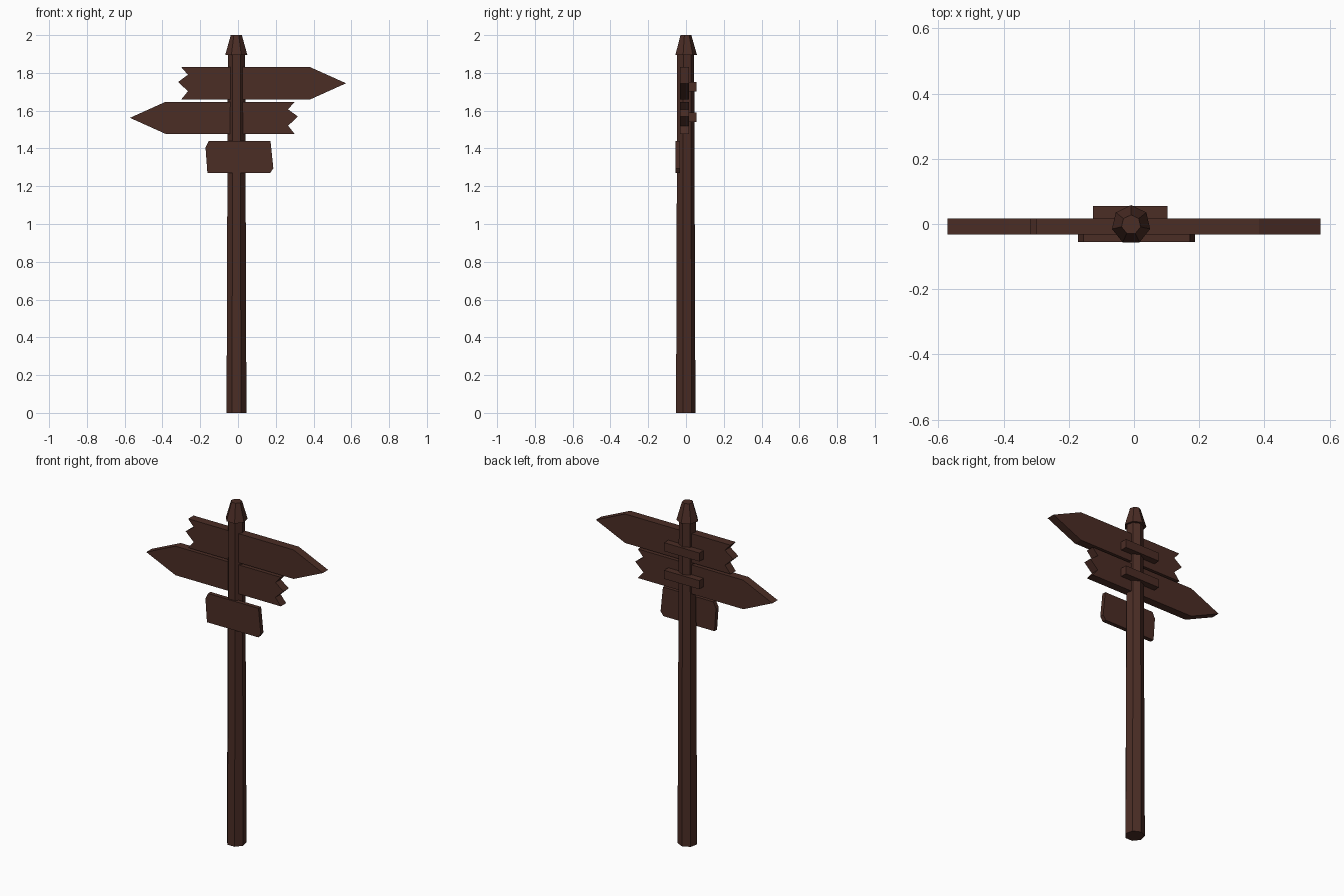
import bpy, bmesh, math

if "Cube" in bpy.data.objects:
    bpy.data.objects.remove(bpy.data.objects["Cube"])

wood = bpy.data.materials.new("dark_brown_wood")
wood.diffuse_color = (0.070, 0.026, 0.0185, 1)
wood.use_nodes = True
wood.node_tree.nodes["Principled BSDF"].inputs["Base Color"].default_value = wood.diffuse_color


def finish(name, bm):
    bmesh.ops.recalc_face_normals(bm, faces=bm.faces)
    mesh = bpy.data.meshes.new(name)
    bm.to_mesh(mesh)
    bm.free()
    mesh.materials.append(wood)
    obj = bpy.data.objects.new(name, mesh)
    bpy.context.collection.objects.link(obj)
    return obj


def tapered_heptagon(name, cx, cy, r0, r1, z0, z1):
    """Seven-sided tapered column with one corner pointing to the back."""
    bm = bmesh.new()
    rings = []
    for r, z in ((r0, z0), (r1, z1)):
        angles = [math.pi / 2 + 2 * math.pi * i / 7 for i in range(7)]
        rings.append([bm.verts.new((cx + r * math.cos(a), cy + r * math.sin(a), z))
                      for a in angles])
    low, high = rings
    for i in range(7):
        j = (i + 1) % 7
        bm.faces.new((low[i], low[j], high[j], high[i]))
    bm.faces.new(low)
    bm.faces.new(high)
    return finish(name, bm)


def board(name, outline, y0, y1, flip=1, dz=0):
    """Front outline (x, z) extruded from y0 to y1."""
    bm = bmesh.new()
    face = bm.faces.new([bm.verts.new((flip * x, y0, z + dz)) for x, z in outline])
    ext = bmesh.ops.extrude_face_region(bm, geom=[face])
    for v in ext["geom"]:
        if isinstance(v, bmesh.types.BMVert):
            v.co.y = y1
    return finish(name, bm)


# Post and pointed cap
tapered_heptagon("post", -0.008, -0.004, 0.054, 0.047, 0.0, 1.9)
tapered_heptagon("post_cap", -0.009, -0.002, 0.060, 0.030, 1.895, 2.0)

# Arrow boards with splintered tails, the lower one mirrored
arrow = [(-0.30, 1.83), (-0.265, 1.79), (-0.317, 1.752), (-0.265, 1.703),
         (-0.30, 1.66), (0.383, 1.66), (0.572, 1.745), (0.383, 1.83)]
board("upper_arrow_board", arrow, -0.032, 0.017)
board("lower_arrow_board", arrow, -0.032, 0.017, flip=-1, dz=-0.183)

# Small plaque on the front
plaque = [(-0.155, 1.44), (0.172, 1.44), (0.187, 1.295), (0.170, 1.27),
          (-0.162, 1.27), (-0.172, 1.405)]
board("small_plaque", plaque, -0.056, -0.032)

# Battens behind the arrow boards
for name, z in (("upper_batten", 1.727), ("lower_batten", 1.565)):
    h = 0.025
    board(name, [(-0.126, z - h), (0.103, z - h), (0.103, z + h), (-0.126, z + h)],
          0.015, 0.056)
